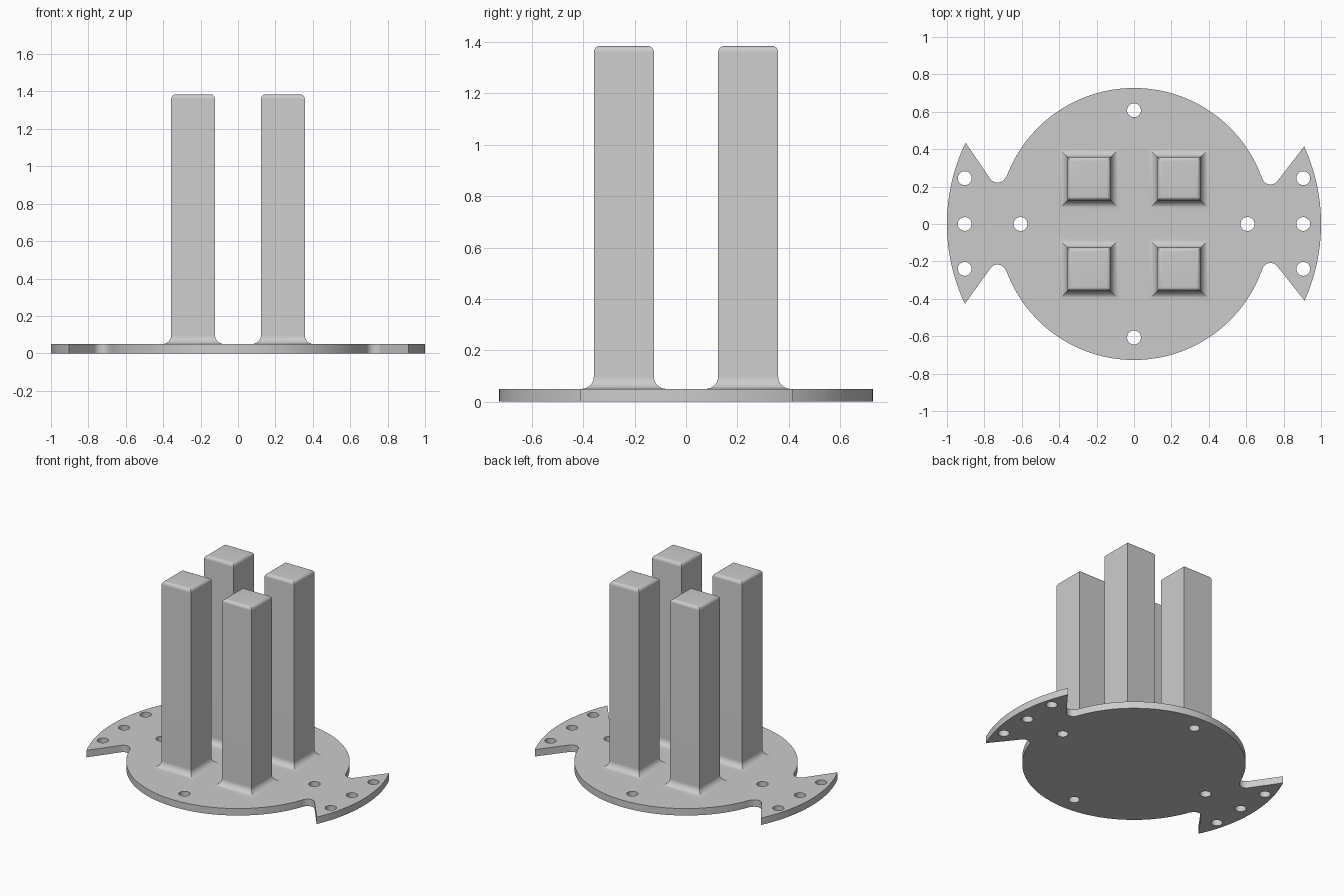
import bpy, bmesh
from math import sin, cos, asin, pi, radians

cube = bpy.data.objects.get("Cube")
if cube:
    bpy.data.objects.remove(cube, do_unlink=True)

grey = bpy.data.materials.new("light grey")
grey.use_nodes = True
colour = (0.6, 0.6, 0.6, 1)
grey.diffuse_color = colour
grey.node_tree.nodes["Principled BSDF"].inputs["Base Color"].default_value = colour

PLATE = 0.05
HEIGHT = 1.385


def arc(cx, cy, r, start, end, steps):
    """Points along an arc, angles in radians."""
    angles = [start + (end - start) * i / steps for i in range(steps + 1)]
    return [(cx + r * cos(a), cy + r * sin(a)) for a in angles]


def quadrant(sx, sy, trim):
    """Plate outline from the wing's middle, over its tip and notch, to the disc's end."""
    wing = arc(0, 0, 1, 0, asin(0.435 - trim), 16)
    notch = arc(0.73, 0.267 - trim / 2, 0.046, radians(-36), radians(-150), 12)
    disc = arc(0, 0, 0.727, radians(20.5), pi / 2, 40)
    return [(sx * x, sy * y) for x, y in wing + notch + disc]


def shade(obj):
    bpy.ops.object.select_all(action='DESELECT')
    obj.select_set(True)
    bpy.context.view_layer.objects.active = obj
    bpy.ops.object.shade_smooth_by_angle(angle=radians(30))


# Base plate: filled outline with screw holes
outline = (quadrant(1, 1, 0.02)[:-1] + quadrant(-1, 1, 0)[:0:-1]
           + quadrant(-1, -1, 0.008)[:-1] + quadrant(1, -1, 0.025)[:0:-1])
holes = [(s * 0.905, y) for s in (-1, 1) for y in (-0.24, 0, 0.245)]
holes += [(-0.607, 0), (0.607, 0), (0, -0.607), (0, 0.608)]
loops = [outline] + [arc(x, y, 0.037, 0, 2 * pi, 32)[:-1] for x, y in holes]

curve = bpy.data.curves.new("base_plate", 'CURVE')
curve.dimensions = '2D'
curve.fill_mode = 'BOTH'
curve.extrude = PLATE / 2
for loop in loops:
    spline = curve.splines.new('POLY')
    spline.points.add(len(loop) - 1)
    for point, (x, y) in zip(spline.points, loop):
        point.co = (x, y, PLATE / 2, 1)
    spline.use_cyclic_u = True
shape = bpy.data.objects.new("plate_outline", curve)
bpy.context.collection.objects.link(shape)
bpy.context.view_layer.update()
mesh = bpy.data.meshes.new_from_object(
    shape.evaluated_get(bpy.context.evaluated_depsgraph_get()))
bpy.data.objects.remove(shape, do_unlink=True)

bm = bmesh.new()
bm.from_mesh(mesh)
bmesh.ops.remove_doubles(bm, verts=bm.verts, dist=0.0001)
# rest the plate on the ground
low = min(v.co.z for v in bm.verts)
for v in bm.verts:
    v.co.z -= low
bmesh.ops.recalc_face_normals(bm, faces=bm.faces)
bm.to_mesh(mesh)
bm.free()
mesh.materials.clear()
mesh.materials.append(grey)
plate = bpy.data.objects.new("base_plate", mesh)
bpy.context.collection.objects.link(plate)
shade(plate)


# Posts: square rings following a profile with a flared foot and rounded top
def post(name, x, y):
    half, foot, top = 0.117, 0.047, 0.025
    profile = arc(half + foot, PLATE + foot, foot, 1.5 * pi, pi, 10)
    profile += arc(half - top, HEIGHT - top, top, 0, pi / 2, 8)
    bm = bmesh.new()
    rings = [[bm.verts.new((sx * r, sy * r, z))
              for sx, sy in ((-1, -1), (1, -1), (1, 1), (-1, 1))]
             for r, z in profile]
    for a, b in zip(rings, rings[1:]):
        for i in range(4):
            j = (i + 1) % 4
            bm.faces.new((a[i], a[j], b[j], b[i]))
    bm.faces.new(rings[-1])
    bmesh.ops.recalc_face_normals(bm, faces=bm.faces)
    mesh = bpy.data.meshes.new(name)
    bm.to_mesh(mesh)
    bm.free()
    mesh.materials.append(grey)
    obj = bpy.data.objects.new(name, mesh)
    obj.location = (x, y, 0)
    bpy.context.collection.objects.link(obj)
    shade(obj)


for side, sx in (("right", -1), ("left", 1)):
    for end, sy in (("front", -1), ("back", 1)):
        post(f"{end}_{side}_post", sx * 0.24, sy * 0.242)
